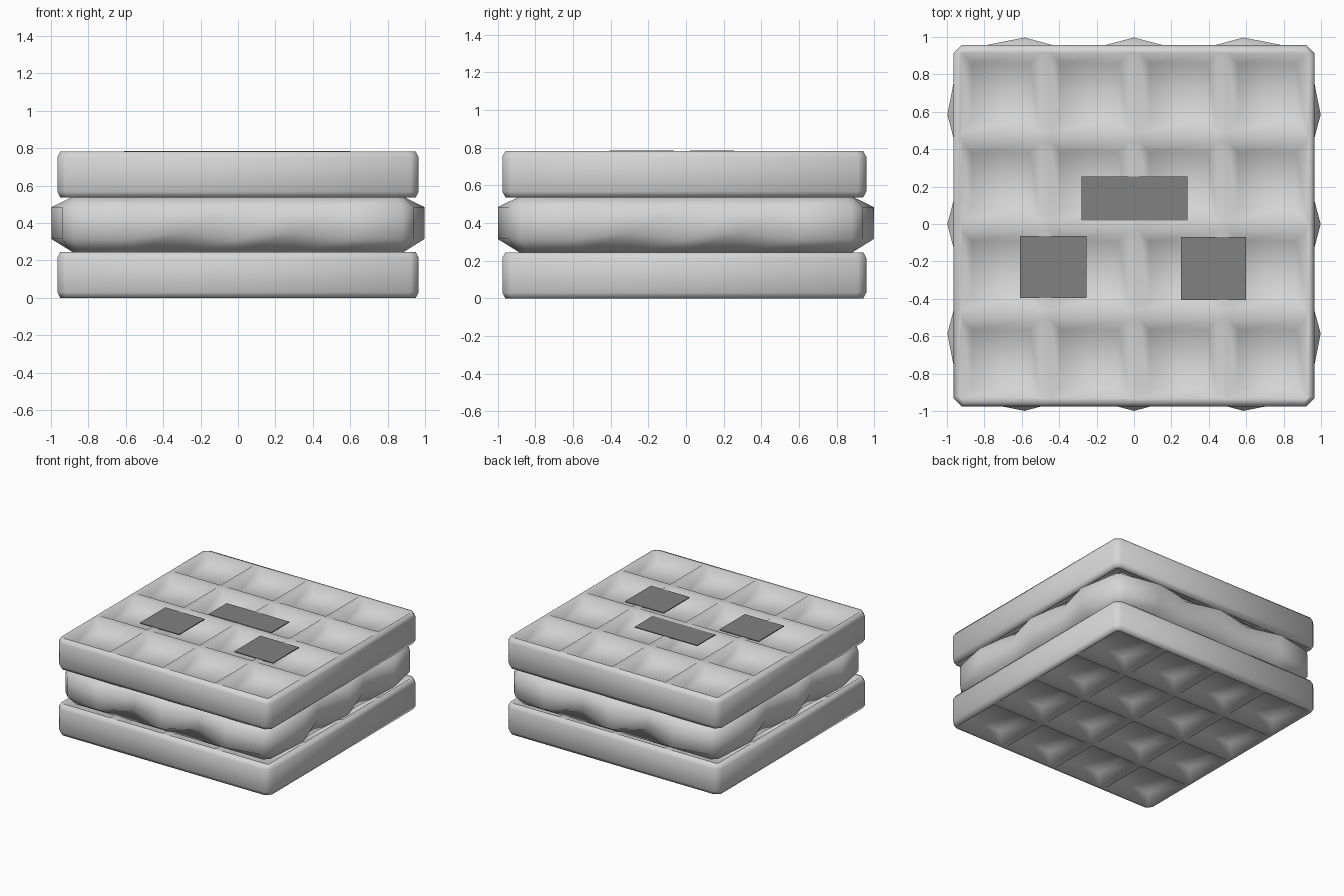
import bpy, bmesh, math

old = bpy.data.objects.get("Cube")
if old:
    bpy.data.objects.remove(old)


def material(name, value):
    mat = bpy.data.materials.new(name)
    mat.use_nodes = True
    colour = (value, value, value, 1)
    mat.diffuse_color = colour
    mat.node_tree.nodes["Principled BSDF"].inputs["Base Color"].default_value = colour
    return mat


LIGHT = material("light_grey", 0.67)
DARK = material("dark_grey", 0.22)


def finish(bm, name, mat, angle=60):
    bmesh.ops.recalc_face_normals(bm, faces=bm.faces)
    mesh = bpy.data.meshes.new(name)
    bm.to_mesh(mesh)
    bm.free()
    mesh.materials.append(mat)
    obj = bpy.data.objects.new(name, mesh)
    bpy.context.collection.objects.link(obj)
    bpy.ops.object.select_all(action="DESELECT")
    obj.select_set(True)
    bpy.context.view_layer.objects.active = obj
    bpy.ops.object.shade_smooth_by_angle(angle=math.radians(angle))
    return obj


def four_sides(side):
    """Repeat one side's outline points around all four sides."""
    points = []
    for _ in range(4):
        points += side
        side = [(-y, x) for x, y in side]
    return points


def loft(bm, outlines):
    """Join (outline, z) rings with quads and return the vertex rings."""
    rings = [[bm.verts.new((x, y, z)) for x, y in pts] for pts, z in outlines]
    for a, b in zip(rings, rings[1:]):
        bridge(bm, a, b)
    return rings


def bridge(bm, a, b):
    for i in range(len(a)):
        j = (i + 1) % len(a)
        bm.faces.new((a[i], a[j], b[j], b[i]))


# Waffle face: flat ridges around a grid of tapered pits, joined to the rim
PITCH, MOUTH, FLOOR, DEPTH = 0.475, 0.211, 0.155, 0.07


def waffle_face(bm, rim, z, inward):
    centres = [(i - 1.5) * PITCH for i in range(4)]
    lines = [c + s * MOUTH for c in centres for s in (-1, 1)]
    grid = [[bm.verts.new((x, y, z)) for y in lines] for x in lines]
    last = len(lines) - 1
    for i in range(last):
        for j in range(last):
            quad = [grid[i][j], grid[i + 1][j], grid[i + 1][j + 1], grid[i][j + 1]]
            if i % 2 or j % 2:
                bm.faces.new(quad)
                continue
            cx, cy = centres[i // 2], centres[j // 2]
            floor = [bm.verts.new((cx + sx * FLOOR, cy + sy * FLOOR, z + inward * DEPTH))
                     for sx, sy in ((-1, -1), (1, -1), (1, 1), (-1, 1))]
            bridge(bm, quad, floor)
            bm.faces.new(floor)
    # Border strips and corner triangles, in the rim's own order
    borders = [grid[last], [col[last] for col in reversed(grid)],
               grid[0][::-1], [col[0] for col in grid]]
    for k, border in enumerate(borders):
        start, end = rim[2 * k], rim[2 * k + 1]
        bm.faces.new([start, end] + border[::-1])
        bm.faces.new([end, rim[(2 * k + 2) % 8], border[-1]])


def waffle(name, base, height=0.245):
    bm = bmesh.new()
    body = four_sides([(0.966, -0.922), (0.966, 0.922)])
    edge = four_sides([(0.95, -0.912), (0.95, 0.912)])
    rings = loft(bm, [(edge, 0), (body, 0.03), (body, height - 0.03), (edge, height)])
    waffle_face(bm, rings[0], 0, 1)
    waffle_face(bm, rings[-1], height, -1)
    finish(bm, name, LIGHT).location = (0, -0.009, base)


waffle("bottom_waffle", 0)
waffle("top_waffle", 0.537)

# Filling: wavy band bulging out between the waffles, dipping between bulges
wave = [(0.94, -0.88), (0.998, -0.585), (0.92, -0.295), (0.998, 0),
        (0.92, 0.295), (0.998, 0.585), (0.94, 0.88)]
inner = [(0.885, y * 0.96) for _, y in wave]
bm = bmesh.new()
rings = loft(bm, [(four_sides(inner), 0.245), (four_sides(wave), 0.315),
                  (four_sides(wave), 0.485), (four_sides(inner), 0.54)])
for v in rings[1]:
    if max(abs(v.co.x), abs(v.co.y)) < 0.93:
        v.co.z += 0.04
bm.faces.new(rings[0])
bm.faces.new(rings[-1])
finish(bm, "filling", LIGHT).location.y = -0.001

# Thin plates lying on the top waffle
for name, x0, x1, y0, y1 in (("wide_plate", -0.28, 0.285, 0.02, 0.255),
                             ("right_plate", -0.61, -0.255, -0.395, -0.065),
                             ("left_plate", 0.25, 0.6, -0.405, -0.07)):
    bm = bmesh.new()
    outline = [(x0, y0), (x1, y0), (x1, y1), (x0, y1)]
    low, high = loft(bm, [(outline, 0.778), (outline, 0.785)])
    bm.faces.new(low)
    bm.faces.new(high)
    finish(bm, name, DARK, 30)
